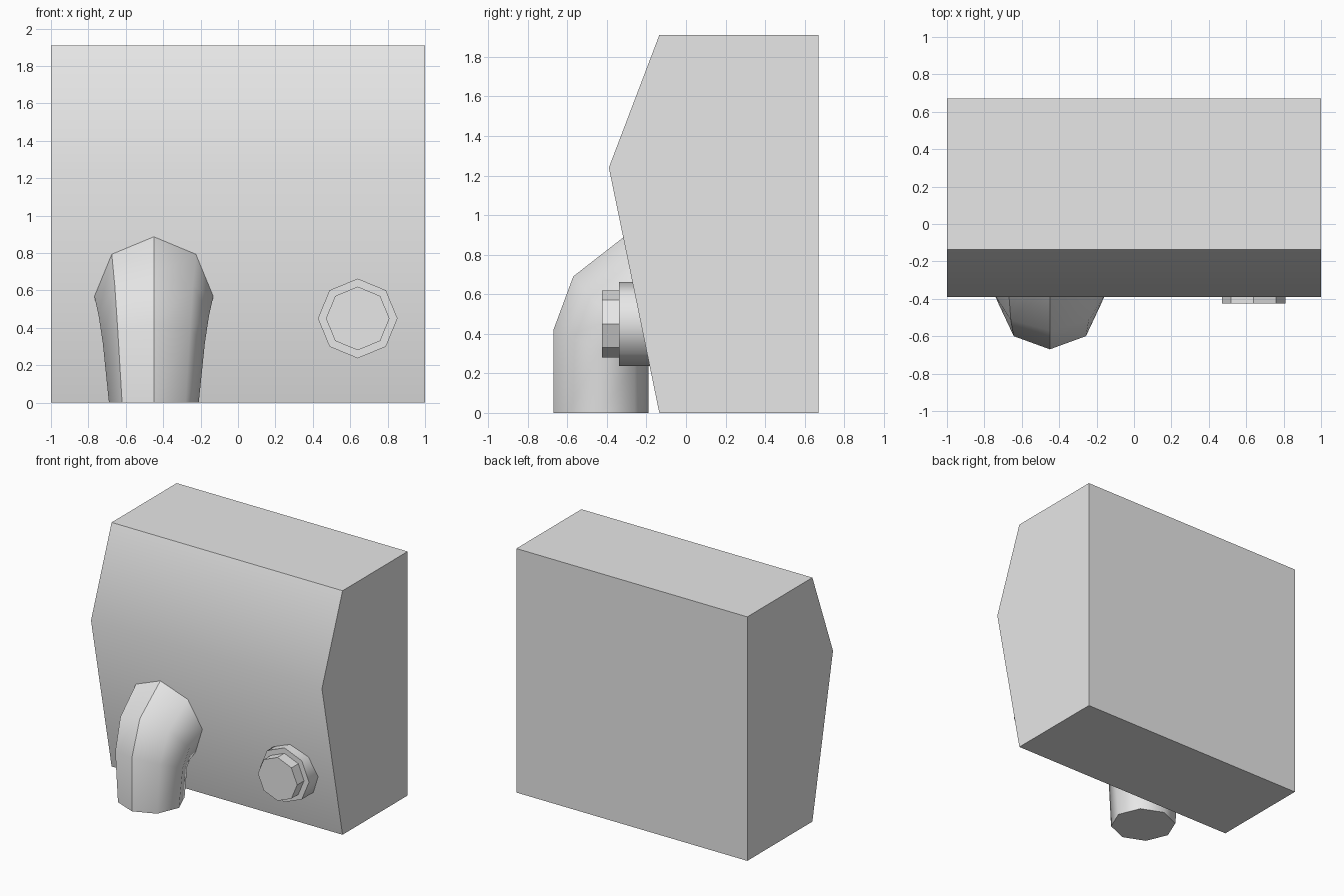
import bpy
import bmesh
from math import sin, cos, pi, radians
from mathutils import Vector

cube = bpy.data.objects.get("Cube")
if cube:
    bpy.data.objects.remove(cube, do_unlink=True)

GREY = (0.8, 0.8, 0.8, 1)
grey = bpy.data.materials.new("plain_grey")
grey.use_nodes = True
grey.diffuse_color = GREY
grey.node_tree.nodes["Principled BSDF"].inputs["Base Color"].default_value = GREY


def loft(name, rings, smooth_angle=None, sharp_columns=()):
    """Skin a list of point rings, cap both ends and shade the result."""
    bm = bmesh.new()
    rows = [[bm.verts.new(p) for p in ring] for ring in rings]
    n = len(rows[0])
    for a, b in zip(rows, rows[1:]):
        for i in range(n):
            j = (i + 1) % n
            bm.faces.new((a[i], a[j], b[j], b[i]))
    bm.faces.new(rows[0])
    bm.faces.new(rows[-1])
    bmesh.ops.recalc_face_normals(bm, faces=bm.faces)
    mesh = bpy.data.meshes.new(name)
    bm.to_mesh(mesh)
    bm.free()
    mesh.materials.append(grey)
    if smooth_angle:
        mesh.shade_smooth()
        mesh.set_sharp_from_angle(angle=radians(smooth_angle))
        # Extra creases running along chosen columns
        for e in mesh.edges:
            a, b = e.vertices
            if a % n == b % n and a % n in sharp_columns:
                e.use_edge_sharp = True
    obj = bpy.data.objects.new(name, mesh)
    bpy.context.collection.objects.link(obj)
    return obj


def octagon(x, front, back, half_width):
    """Eight-sided ring spanning front to back (y, z) and half_width in x."""
    f, b = Vector((x, *front)), Vector((x, *back))
    mid, arm = (f + b) / 2, (f - b) / 2
    return [mid + arm * cos(i * pi / 4) + Vector((half_width * sin(i * pi / 4), 0, 0))
            for i in range(8)]


# Main body: side profile with a bulging front, stretched across x
profile = [(0.67, 0), (0.67, 1.91), (-0.135, 1.91), (-0.39, 1.24), (-0.135, 0)]
loft("body", [[(x, y, z) for y, z in profile] for x in (-1, 1)], 50)

# Elbow pipe: rises from the ground and bends back into the front
bend = [((-0.67, 0), (-0.19, 0), 0.24),
        ((-0.67, 0.42), (-0.19, 0.22), 0.273),
        ((-0.57, 0.69), (-0.188, 0.24), 0.295),
        ((-0.317, 0.887), (-0.184, 0.25), 0.318)]
loft("elbow_pipe", [octagon(-0.45, *ring) for ring in bend], 60, (0, 7))


# Bolt: a wide flange and a smaller head, both eight-sided
def disc(name, radius, y_front, y_back, angle=None):
    rings = [octagon(0.64, (y, 0.45 + radius), (y, 0.45 - radius), radius)
             for y in (y_front, y_back)]
    loft(name, rings, angle)


disc("bolt_flange", 0.213, -0.34, -0.184, 50)
disc("bolt_head", 0.17, -0.425, -0.34)
